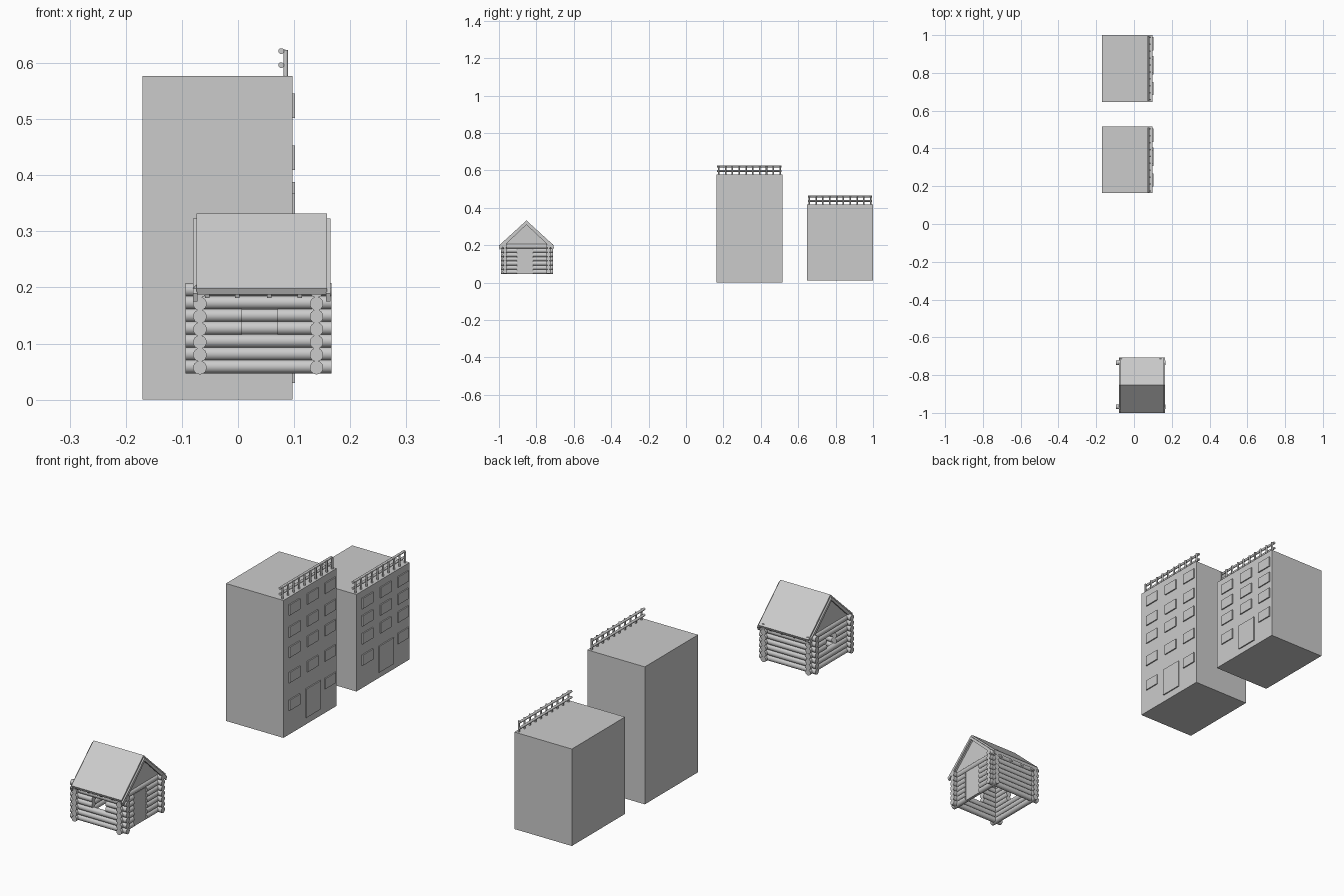
import bpy, bmesh, math
from mathutils import Matrix, Vector

if "Cube" in bpy.data.objects:
    bpy.data.objects.remove(bpy.data.objects["Cube"])


def finish(bm, name, smooth=False):
    bmesh.ops.recalc_face_normals(bm, faces=bm.faces)
    me = bpy.data.meshes.new(name)
    bm.to_mesh(me)
    bm.free()
    ob = bpy.data.objects.new(name, me)
    bpy.context.collection.objects.link(ob)
    if smooth:
        bpy.context.view_layer.objects.active = ob
        bpy.ops.object.select_all(action='DESELECT')
        ob.select_set(True)
        bpy.ops.object.shade_smooth_by_angle(angle=math.radians(40))
    return ob


def add_box(bm, lo, hi):
    lo, hi = Vector(lo), Vector(hi)
    m = Matrix.Translation((lo + hi) / 2) @ Matrix.Diagonal((*(hi - lo), 1))
    bmesh.ops.create_cube(bm, size=1, matrix=m)


def add_rod(bm, a, b, r, sides=14):
    a, b = Vector(a), Vector(b)
    rot = (b - a).to_track_quat('Z', 'Y').to_matrix().to_4x4()
    bmesh.ops.create_cone(bm, cap_ends=True, segments=sides, radius1=r, radius2=r,
                          depth=(b - a).length, matrix=Matrix.Translation((a + b) / 2) @ rot)


def add_prism(bm, profile, x0, x1):
    """Extrude a (y, z) profile along x."""
    f = bm.faces.new([bm.verts.new((x0, y, z)) for y, z in profile])
    ext = bmesh.ops.extrude_face_region(bm, geom=[f])['geom']
    bmesh.ops.translate(bm, vec=(x1 - x0, 0, 0),
                        verts=[v for v in ext if isinstance(v, bmesh.types.BMVert)])


# ---------- apartment blocks ----------
def block(name, y0, z0, z1, rows, door_z):
    y1, xf = y0 + 0.353, 0.097
    bm = bmesh.new()
    add_box(bm, (-0.17, y0, z0), (xf, y1, z1))
    finish(bm, name + "_body")

    # window panels in three columns, with the door in the lowest middle place
    bm = bmesh.new()
    for i, top in enumerate(rows):
        for j, c in enumerate((0.07, 0.19, 0.307)):
            if j == 1 and i == len(rows) - 1:
                continue
            add_box(bm, (xf - 0.01, y0 + c - 0.035, top - 0.044),
                    (xf + 0.005, y0 + c + 0.035, top))
    finish(bm, name + "_windows")
    bm = bmesh.new()
    add_box(bm, (xf - 0.01, y0 + 0.145, door_z[0]), (xf + 0.005, y0 + 0.243, door_z[1]))
    finish(bm, name + "_door")

    # roof railing: posts with two rails on the inner side
    bm = bmesh.new()
    for i in range(10):
        y = y0 + 0.012 + i * 0.0365
        add_rod(bm, (0.085, y, z1 - 0.005), (0.085, y, z1 + 0.046), 0.0042, 10)
        for h in (0.019, 0.044):
            add_rod(bm, (0.085, y, z1 + h), (0.077, y, z1 + h), 0.003, 8)
    for h in (0.019, 0.044):
        add_rod(bm, (0.077, y0 + 0.004, z1 + h), (0.077, y1 - 0.006, z1 + h), 0.0052, 12)
    finish(bm, name + "_railing", True)


block("tall_block", 0.163, 0.0, 0.577, (0.546, 0.453, 0.368, 0.262, 0.146), (0.03, 0.15))
block("short_block", 0.647, 0.01, 0.417, (0.388, 0.315, 0.24, 0.15), (0.035, 0.145))

# ---------- log cabin ----------
R, STEP, N = 0.0122, 0.0228, 7
XL, XR = -0.068, 0.14          # side wall positions
YF, YB, YR = -0.968, -0.735, -0.853   # front wall, back wall, ridge


def log_wall(name, axis, pos, lo, hi, z0, gap=None, gap_rows=()):
    bm = bmesh.new()
    for k in range(N):
        spans = [(lo, hi)]
        if k in gap_rows:
            spans = [(lo, gap[0]), (gap[1], hi)]
        z = z0 + k * STEP
        for a, b in spans:
            if axis == 'x':
                add_rod(bm, (a, pos, z), (b, pos, z), R)
            else:
                add_rod(bm, (pos, a, z), (pos, b, z), R)
    finish(bm, name, True)


log_wall("front_logs", 'x', YF, -0.094, 0.167, 0.059, (0.007, 0.07), (3, 4))
log_wall("back_logs", 'x', YB, -0.094, 0.167, 0.059)
log_wall("left_logs", 'y', XL, -0.99, -0.712, 0.057, (-0.885, -0.82), (3, 4))
log_wall("right_logs", 'y', XR, -0.99, -0.712, 0.057, (-0.904, -0.818), range(6))

bm = bmesh.new()
add_box(bm, (XR - 0.006, -0.905, 0.047), (XR + 0.006, -0.817, 0.182))
finish(bm, "cabin_door")

# gable boards
bm = bmesh.new()
for x in (XL, XR):
    add_prism(bm, [(-0.985, 0.2), (-0.721, 0.2), (YR, 0.321)], x - 0.005, x + 0.005)
finish(bm, "gables")


def slope(side, drop, thick, inset=0.0):
    """Sloped strip on one side of the ridge, lying `drop` under the roof surface."""
    e = YR + side * (0.147 - inset)
    ze = 0.198 + inset * 0.92
    return [(YR, 0.332 - drop), (e, ze - drop),
            (e - side * 0.005, ze - drop - thick), (YR, 0.332 - drop - thick)]


# roof slabs, bargeboards at both ends, and rafter ends below the eaves
slabs, boards, rafters = bmesh.new(), bmesh.new(), bmesh.new()
for side in (-1, 1):
    add_prism(slabs, slope(side, 0, 0.011), -0.074, 0.159)
    for x in (-0.08, 0.157):
        add_prism(boards, slope(side, 0.009, 0.014), x, x + 0.008)
    for x in (-0.055, -0.001, 0.056, 0.11):
        add_prism(rafters, slope(side, 0.01, 0.012, 0.006), x - 0.004, x + 0.004)
finish(slabs, "roof_slabs")
finish(boards, "bargeboards")
finish(rafters, "rafters")
